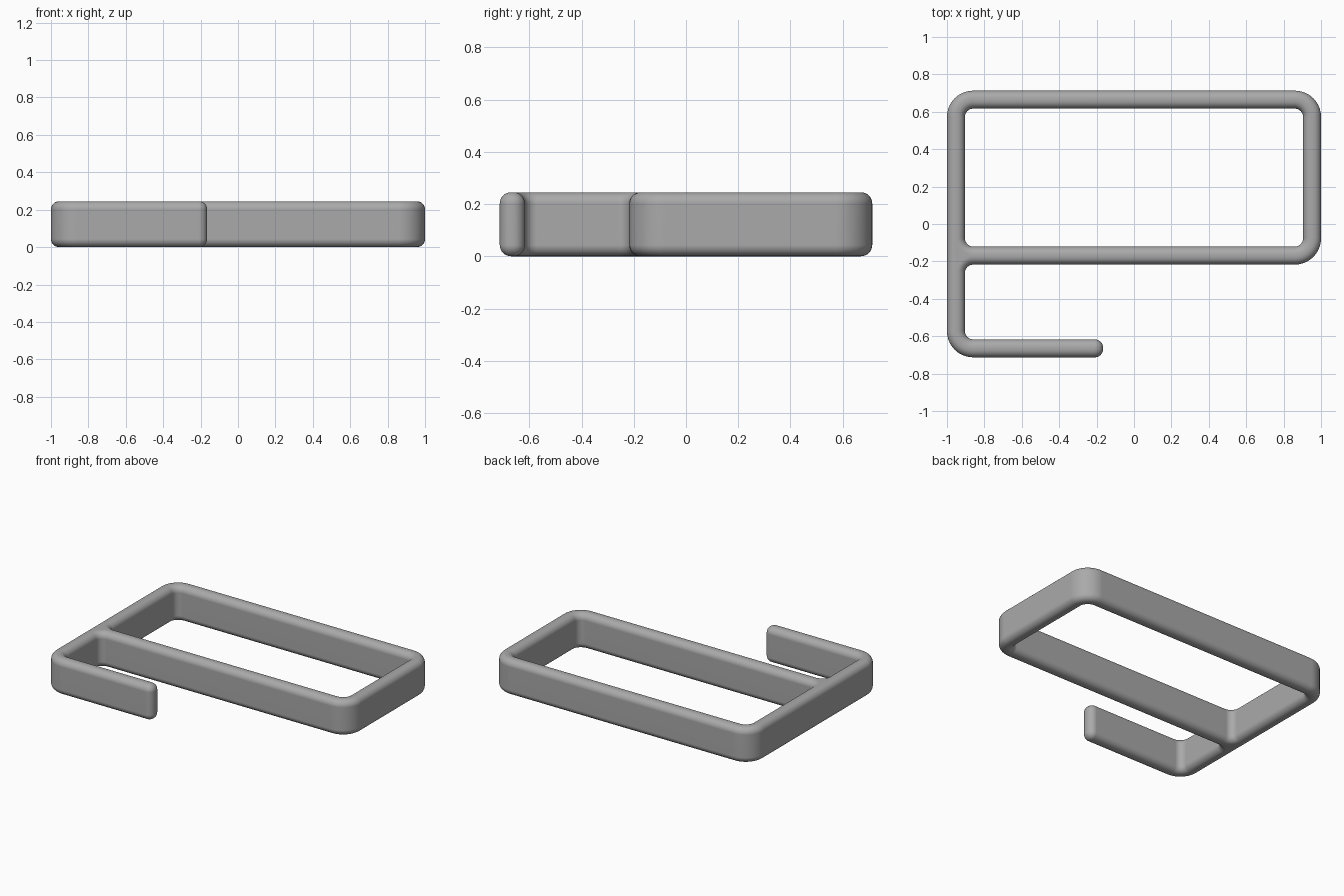
import bpy, bmesh
from math import sin, cos, pi
from mathutils import Vector

cube = bpy.data.objects.get("Cube")
if cube:
    bpy.data.objects.remove(cube, do_unlink=True)

HEIGHT = 0.245
EDGE = 0.043      # rounding of the top and bottom edges
ARC = 10          # segments per corner
STEPS = 7         # segments per rounded edge

# Corners (x, y, radius), with the solid always on the left of the path
OUTER = [(-1, -0.713, 0.14), (-0.165, -0.713, 0.045), (-0.165, -0.617, 0.045),
         (-0.904, -0.617, 0.045), (-0.904, -0.217, 0.045), (1, -0.217, 0.14),
         (1, 0.713, 0.14), (-1, 0.713, 0.14)]
WINDOW = [(-0.904, -0.121, 0.045), (-0.904, 0.617, 0.045),
          (0.904, 0.617, 0.045), (0.904, -0.121, 0.045)]


def rounded_path(corners, inset):
    """Fillet a right-angled outline after moving it into the solid."""
    points = []
    for i, (x, y, radius) in enumerate(corners):
        here = Vector((x, y))
        u = (here - Vector(corners[i - 1][:2])).normalized()
        v = (Vector(corners[(i + 1) % len(corners)][:2]) - here).normalized()
        turn = u.x * v.y - u.y * v.x
        here += inset * Vector((-u.y - v.y, u.x + v.x))
        r = radius - turn * inset
        centre = here + r * (v - u)
        for k in range(ARC + 1):
            a = k / ARC * pi / 2
            points.append(centre - r * cos(a) * v + r * sin(a) * u)
    return points


# Rounded edge profile from bottom to top: (inset, height)
quarter = [(EDGE * (1 - sin(k / STEPS * pi / 2)), EDGE * (1 - cos(k / STEPS * pi / 2)))
           for k in range(STEPS + 1)]
profile = quarter + [(d, HEIGHT - z) for d, z in reversed(quarter)]

bm = bmesh.new()
caps = {0: [], len(profile) - 1: []}
for corners in (OUTER, WINDOW):
    rings = [[bm.verts.new((p.x, p.y, z)) for p in rounded_path(corners, d)]
             for d, z in profile]
    count = len(rings[0])
    for low, high in zip(rings, rings[1:]):
        for i in range(count):
            j = (i + 1) % count
            bm.faces.new((low[i], low[j], high[j], high[i]))
    for level, edges in caps.items():
        ring = rings[level]
        edges += [bm.edges.get((ring[i - 1], ring[i])) for i in range(count)]

# Narrow flat strips along the top and bottom
for edges in caps.values():
    bmesh.ops.triangle_fill(bm, edges=edges, use_beauty=True)
bmesh.ops.recalc_face_normals(bm, faces=bm.faces)

mesh = bpy.data.meshes.new("looped_strip")
bm.to_mesh(mesh)
bm.free()
strip = bpy.data.objects.new("looped_strip", mesh)
bpy.context.collection.objects.link(strip)

grey = bpy.data.materials.new("plain_grey")
grey.use_nodes = True
colour = (0.4, 0.4, 0.4, 1)
grey.diffuse_color = colour
grey.node_tree.nodes["Principled BSDF"].inputs["Base Color"].default_value = colour
mesh.materials.append(grey)

# Smooth shading that keeps the long sides flat
bpy.context.view_layer.objects.active = strip
strip.select_set(True)
bpy.ops.object.shade_smooth_by_angle()
strip.modifiers.new("flat_sides", "WEIGHTED_NORMAL").keep_sharp = True
